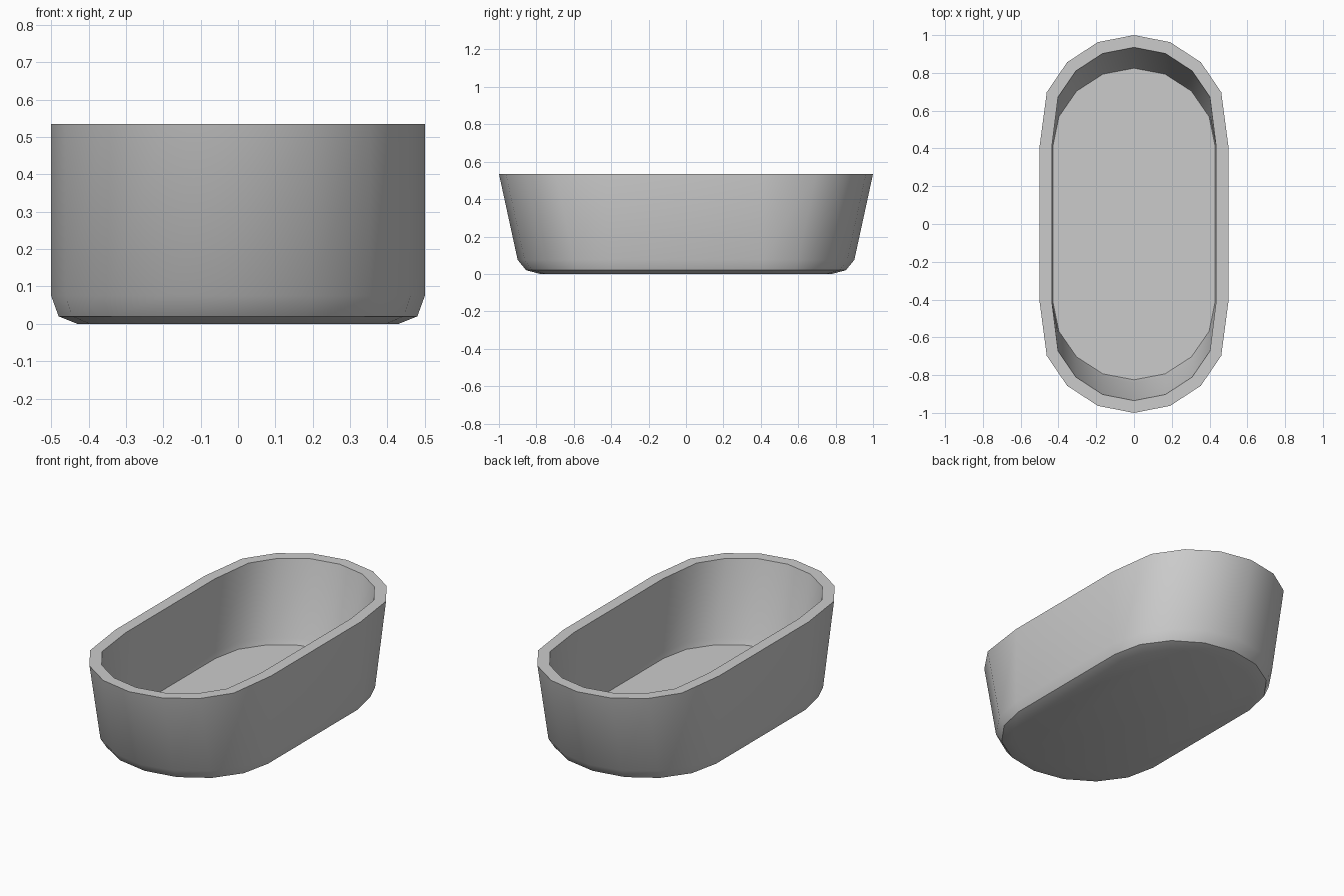
import bpy
import bmesh
from math import cos, sin, pi

cube = bpy.data.objects.get("Cube")
if cube:
    bpy.data.objects.remove(cube, do_unlink=True)

grey = bpy.data.materials.new("plain_grey")
grey.use_nodes = True
colour = (0.6, 0.6, 0.6, 1)
grey.diffuse_color = colour
grey.node_tree.nodes["Principled BSDF"].inputs["Base Color"].default_value = colour

STRAIGHT = 0.41  # half length of the straight sides
STEPS = 8        # segments around each rounded end


def outline(half_width, half_length, flare):
    """Straight sides with round ends; flare pushes the ends outwards."""
    depth = half_length - STRAIGHT - flare
    back = []
    for i in range(STEPS + 1):
        angle = pi * i / STEPS
        shift = flare if 0 < i < STEPS else 0
        back.append((half_width * cos(angle), STRAIGHT + depth * sin(angle) + shift))
    return back + [(-x, -y) for x, y in back]


# Section (half width, half length, flare, height) from the underside,
# up the outer wall, over the rim and down to the floor
SECTION = [
    (0.43, 0.78, 0, 0.0),
    (0.48, 0.855, 0, 0.02),
    (0.50, 0.90, 0, 0.075),
    (0.50, 1.0, 0.1, 0.535),
    (0.435, 0.935, 0.1, 0.535),
    (0.435, 0.84, 0, 0.11),
    (0.43, 0.825, 0, 0.075),
]

bm = bmesh.new()
rings = [[bm.verts.new((x, y, z)) for x, y in outline(w, l, f)] for w, l, f, z in SECTION]
for lower, upper in zip(rings, rings[1:]):
    for i in range(len(lower)):
        j = (i + 1) % len(lower)
        bm.faces.new((lower[i], lower[j], upper[j], upper[i]))

# Underside and inner floor
bm.faces.new(list(reversed(rings[0])))
bm.faces.new(rings[-1])
bmesh.ops.recalc_face_normals(bm, faces=bm.faces)

mesh = bpy.data.meshes.new("tub")
bm.to_mesh(mesh)
bm.free()
mesh.materials.append(grey)
tub = bpy.data.objects.new("tub", mesh)
bpy.context.collection.objects.link(tub)

# Smooth walls with a crisp rim
bpy.ops.object.select_all(action="DESELECT")
tub.select_set(True)
bpy.context.view_layer.objects.active = tub
bpy.ops.object.shade_smooth_by_angle(angle=0.55)
